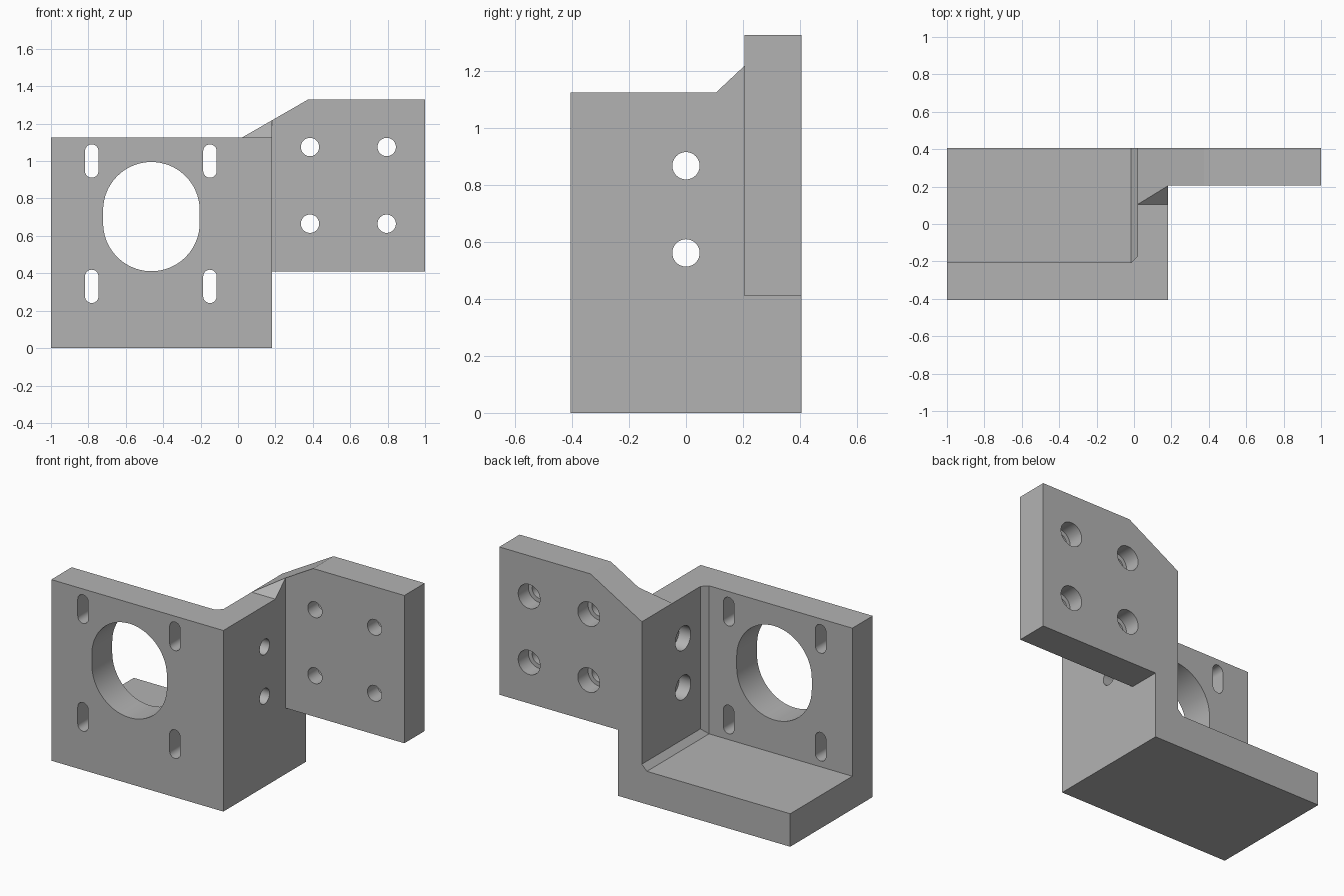
import bpy, bmesh, math
from mathutils import Matrix, Vector

cube = bpy.data.objects.get("Cube")
if cube:
    bpy.data.objects.remove(cube, do_unlink=True)

metal = bpy.data.materials.new("plain_grey_metal")
metal.use_nodes = True
GREY = (0.45, 0.45, 0.45, 1)
metal.diffuse_color = GREY
metal.node_tree.nodes["Principled BSDF"].inputs["Base Color"].default_value = GREY

HALF_Y, INNER_Y = 0.405, 0.205    # plate outer face and inner face
WALL_IN, WALL_OUT = 0.02, 0.183   # side wall faces
TOP, FLOOR = 1.125, 0.205


def finish(name, bm):
    bmesh.ops.recalc_face_normals(bm, faces=bm.faces)
    mesh = bpy.data.meshes.new(name)
    bm.to_mesh(mesh)
    bm.free()
    mesh.materials.append(metal)
    obj = bpy.data.objects.new(name, mesh)
    bpy.context.collection.objects.link(obj)
    return obj


def box_mesh(lo, hi):
    bm = bmesh.new()
    lo, hi = Vector(lo), Vector(hi)
    bmesh.ops.create_cube(bm, size=1)
    for v in bm.verts:
        v.co = [l + (c + 0.5) * (h - l) for c, l, h in zip(v.co, lo, hi)]
    return bm


def prism(name, profile, y0, y1):
    """Extrude an XZ outline along y."""
    bm = bmesh.new()
    face = bm.faces.new([bm.verts.new((x, y0, z)) for x, z in profile])
    ext = bmesh.ops.extrude_face_region(bm, geom=[face])["geom"]
    bmesh.ops.translate(bm, vec=(0, y1 - y0, 0),
                        verts=[g for g in ext if isinstance(g, bmesh.types.BMVert)])
    return finish(name, bm)


def slot(x, z, r, straight, y0, y1, n=24):
    """Upright rounded slot; straight is half the flat length (0 gives a circle)."""
    pts = []
    for i in range(2 * n):
        a = math.pi * i / n
        pts.append((x + r * math.cos(a), z + r * math.sin(a) + (straight if i <= n else -straight)))
        if straight and i in (0, n):   # close the straight flanks
            other = (pts[-1][0], z - straight)
            pts.insert(0, other) if i == 0 else pts.append(other)
    return prism("slot_cutter", pts, y0, y1)


def round_x(y, z, r, x0, x1):
    bm = bmesh.new()
    mat = Matrix.Translation(((x0 + x1) / 2, y, z)) @ Matrix.Rotation(math.pi / 2, 4, 'Y')
    bmesh.ops.create_cone(bm, cap_ends=True, segments=48, radius1=r, radius2=r,
                          depth=x1 - x0, matrix=mat)
    return finish("hole_cutter", bm)


def combine(target, tool, operation):
    mod = target.modifiers.new("shape", 'BOOLEAN')
    mod.operation, mod.solver, mod.object = operation, 'EXACT', tool
    bpy.context.view_layer.objects.active = target
    bpy.ops.object.modifier_apply(modifier=mod.name)
    bpy.data.objects.remove(tool, do_unlink=True)


# Solid block, hollowed to leave front plate, base and side wall
bracket = finish("mounting_bracket", box_mesh((-1, -HALF_Y, 0), (WALL_OUT, HALF_Y, TOP)))
bm = box_mesh((-1.2, -INNER_Y, FLOOR), (WALL_IN, 0.6, 1.5))
corners = [e for e in bm.edges
           if all(abs(v.co.x - WALL_IN) < 1e-4 for v in e.verts)
           and (all(abs(v.co.y + INNER_Y) < 1e-4 for v in e.verts)
                or all(abs(v.co.z - FLOOR) < 1e-4 for v in e.verts))]
bmesh.ops.bevel(bm, geom=corners, offset=0.035, segments=1, affect='EDGES')
combine(bracket, finish("pocket_cutter", bm), 'DIFFERENCE')

# Side wing with a sloping shoulder over the wall
wing = prism("wing", [(WALL_IN, 0.41), (1, 0.41), (1, 1.328), (0.373, 1.328), (WALL_IN, TOP)],
             INNER_Y, HALF_Y)
combine(bracket, wing, 'UNION')

# Small gusset joining the shoulder to the wall top
bm = bmesh.new()
ridge = TOP + (WALL_OUT - WALL_IN) * (1.328 - TOP) / (0.373 - WALL_IN)
for co in ((WALL_IN, 0.105, TOP), (WALL_OUT, 0.105, TOP), (WALL_OUT, INNER_Y, ridge),
           (WALL_IN, INNER_Y, TOP), (WALL_OUT, INNER_Y, TOP)):
    bm.verts.new(co)
bmesh.ops.convex_hull(bm, input=bm.verts)
combine(bracket, finish("gusset", bm), 'UNION')

# Front plate: large opening and four adjustment slots
combine(bracket, slot(-0.463, 0.703, 0.258, 0.034, -0.5, -0.1, 48), 'DIFFERENCE')
for x in (-0.782, -0.15):
    for z in (1.0, 0.33):
        combine(bracket, slot(x, z, 0.036, 0.053, -0.5, -0.1), 'DIFFERENCE')

# Wing: four holes counterbored from the back
for x in (0.385, 0.795):
    for z in (1.075, 0.665):
        combine(bracket, slot(x, z, 0.049, 0, 0.1, 0.5), 'DIFFERENCE')
        combine(bracket, slot(x, z, 0.075, 0, 0.305, 0.5), 'DIFFERENCE')

# Side wall: two holes counterbored from the inside
for z in (0.868, 0.562):
    combine(bracket, round_x(0, z, 0.048, -0.1, 0.3), 'DIFFERENCE')
    combine(bracket, round_x(0, z, 0.075, -0.1, 0.1), 'DIFFERENCE')

bpy.ops.object.select_all(action='DESELECT')
bracket.select_set(True)
bpy.context.view_layer.objects.active = bracket
bpy.ops.object.shade_smooth_by_angle(angle=math.radians(20))
